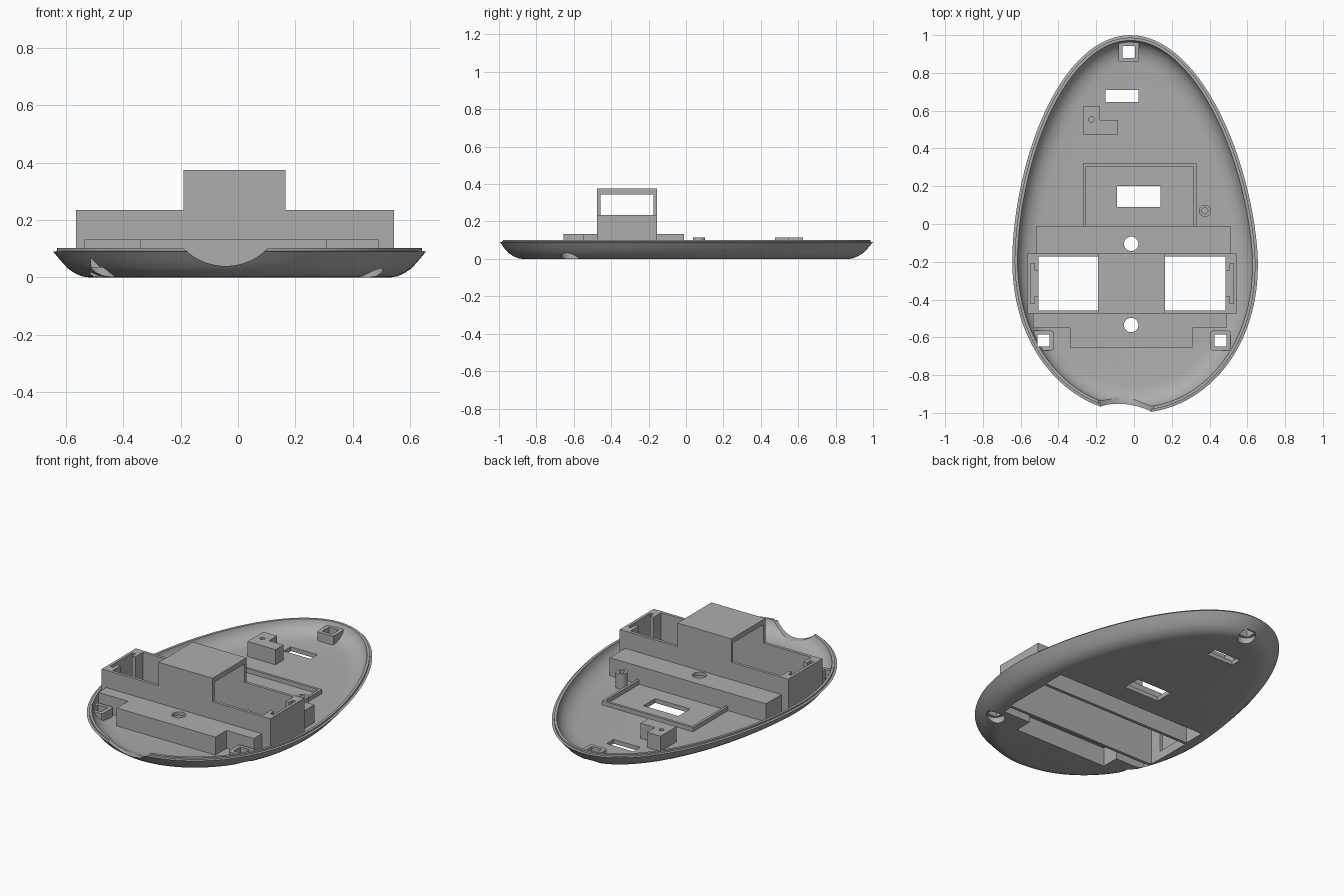
import bpy, bmesh, math
from mathutils import Matrix, Vector

old = bpy.data.objects.get("Cube")
if old:
    bpy.data.objects.remove(old, do_unlink=True)

grey = bpy.data.materials.new("light grey plastic")
grey.use_nodes = True
GREY = (0.42, 0.42, 0.42, 1)
grey.diffuse_color = GREY
grey.node_tree.nodes["Principled BSDF"].inputs["Base Color"].default_value = GREY


def make(name, bm):
    bmesh.ops.recalc_face_normals(bm, faces=bm.faces)
    me = bpy.data.meshes.new(name)
    bm.to_mesh(me)
    bm.free()
    me.materials.append(grey)
    ob = bpy.data.objects.new(name, me)
    bpy.context.scene.collection.objects.link(ob)
    return ob


def box(name, x0, x1, y0, y1, z0, z1, bevel=0):
    bm = bmesh.new()
    size = Matrix.Diagonal((x1 - x0, y1 - y0, z1 - z0, 1))
    mid = Matrix.Translation(((x0 + x1) / 2, (y0 + y1) / 2, (z0 + z1) / 2))
    bmesh.ops.create_cube(bm, size=1, matrix=mid @ size)
    if bevel:
        upright = [e for e in bm.edges if abs(e.verts[0].co.z - e.verts[1].co.z) > 0.01]
        bmesh.ops.bevel(bm, geom=upright, offset=bevel, segments=3, profile=0.5, affect='EDGES')
    return make(name, bm)


def cylinder(name, centre, r, depth, along_y=False, sides=40):
    bm = bmesh.new()
    turn = Matrix.Rotation(math.pi / 2 if along_y else 0, 4, 'X')
    bmesh.ops.create_cone(bm, cap_ends=True, segments=sides, radius1=r, radius2=r,
                          depth=depth, matrix=Matrix.Translation(centre) @ turn)
    return make(name, bm)


def egg_outline(n=128):
    """Egg with a narrow back end, turned very slightly; returns points and inward normals."""
    pts = []
    for i in range(n):
        a = 2 * math.pi * i / n
        s = math.sin(a)
        y = 1.2 * s ** (2 / 1.7) if s >= 0 else -0.8 * (-s) ** (2 / 2.1)
        pts.append(Matrix.Rotation(0.027, 3, 'Z') @ Vector((0.65 * math.cos(a), y - 0.2, 0)))
    normals = []
    for i in range(n):
        d = (pts[(i + 1) % n] - pts[i - 1]).normalized()
        normals.append(Vector((-d.y, d.x, 0)))
    return pts, normals


def egg_loft(name, profile):
    """Loft (inset, height) rings around the egg outline and cap both ends."""
    pts, normals = egg_outline()
    n = len(pts)
    bm = bmesh.new()
    rings = [[bm.verts.new(p + k * d + Vector((0, 0, z))) for p, k in zip(pts, normals)]
             for d, z in profile]
    for lo, hi in zip(rings, rings[1:]):
        for i in range(n):
            j = (i + 1) % n
            bm.faces.new((lo[i], lo[j], hi[j], hi[i]))
    bm.faces.new(rings[0])
    bm.faces.new(rings[-1])
    return make(name, bm)


def boolean(ob, others, operation):
    for other in others:
        m = ob.modifiers.new("cut", 'BOOLEAN')
        m.operation = operation
        m.solver = 'EXACT'
        m.object = other
    bpy.context.view_layer.update()
    graph = bpy.context.evaluated_depsgraph_get()
    me = bpy.data.meshes.new_from_object(ob.evaluated_get(graph))
    ob.modifiers.clear()
    ob.data = me


def discard(objects):
    for ob in objects:
        bpy.data.objects.remove(ob, do_unlink=True)


# Tray shell and a solid of its outer form for trimming
outer = [(0.125, 0), (0.1, 0.004), (0.075, 0.015), (0.05, 0.032), (0.025, 0.06), (0, 0.09)]
inner = [(0.013, 0.092), (0.013, 0.102), (0.028, 0.102), (0.032, 0.085), (0.05, 0.06),
         (0.075, 0.042), (0.105, 0.03), (0.14, 0.025)]
shell = egg_loft("tray_shell", outer + inner)
envelope = egg_loft("envelope", outer + [(0, 0.5)])

# Battery bay: steps, bin and central bridge
bay = box("battery_bay", -0.565, 0.545, -0.475, -0.155, 0.003, 0.235)
blocks = [
    box("bridge", -0.19, 0.165, -0.475, -0.155, 0.1, 0.375),
    box("back_step", -0.52, 0.51, -0.2, -0.01, 0.003, 0.132),
    box("front_step", -0.535, 0.49, -0.55, -0.45, 0.003, 0.132),
    box("front_ledge", -0.34, 0.31, -0.655, -0.45, 0.003, 0.132),
]
boolean(bay, blocks, 'UNION')
boolean(bay, [envelope], 'INTERSECT')
discard(blocks)

bay_cuts = [
    box("bin_space", -0.505, 0.485, -0.457, -0.173, -0.1, 0.345),
    box("back_space", -0.5, 0.49, -0.155, -0.03, -0.1, 0.112),
    box("front_space", -0.515, 0.47, -0.53, -0.475, -0.1, 0.112),
    box("ledge_space", -0.32, 0.29, -0.635, -0.475, -0.1, 0.112),
]
bay_cuts += [cylinder("screw_hole", (-0.015, y, 0.1), 0.038, 0.3) for y in (-0.105, -0.535)]
slots = []
for wall, side in ((-0.505, -1), (0.485, 1)):
    for near, far, y0, y1 in ((0.022, 0.043, -0.42, -0.21), (-0.02, 0.03, -0.385, -0.245)):
        x = sorted((wall + side * near, wall + side * far))
        slots.append(box("contact_slot", x[0], x[1], y0, y1, 0.05, 0.3))
boolean(bay, bay_cuts + slots, 'DIFFERENCE')

# Square foot posts with round recesses below
feet = []
foot_cuts = []
for name, x, y in (("right_foot_post", -0.48, -0.617), ("left_foot_post", 0.457, -0.617),
                   ("back_foot_post", -0.028, 0.91)):
    post = box(name, x - 0.055, x + 0.055, y - 0.053, y + 0.053, 0.003, 0.078, 0.014)
    cuts = [cylinder("foot_recess", (x, y, -0.015), 0.05, 0.1),
            box("foot_hole", x - 0.032, x + 0.032, y - 0.032, y + 0.032, -0.1, 0.2)]
    boolean(post, [envelope], 'INTERSECT')
    boolean(post, cuts, 'DIFFERENCE')
    feet.append(post)
    foot_cuts += cuts

# Openings in the shell
shell_cuts = [
    box("window", -0.09, 0.14, 0.09, 0.2, -0.1, 0.2),
    box("back_window", -0.15, 0.025, 0.645, 0.71, -0.1, 0.2),
    cylinder("cable_notch", (-0.043, -1, 0.245), 0.205, 0.3, True, 64),
]
boolean(shell, shell_cuts + bay_cuts[:4] + foot_cuts, 'DIFFERENCE')
discard(shell_cuts + bay_cuts + foot_cuts + slots + [envelope])

# Low three-sided frame behind the bay
frame = box("circuit_frame", -0.27, 0.33, -0.02, 0.32, 0.015, 0.05)
gap = box("frame_gap", -0.255, 0.315, -0.1, 0.305, 0, 0.1)
boolean(frame, [gap], 'DIFFERENCE')

# L-shaped bracket
bracket = box("bracket", -0.27, -0.18, 0.475, 0.625, 0.015, 0.115)
arm = box("bracket_arm", -0.22, -0.085, 0.475, 0.55, 0.015, 0.115)
pin = cylinder("bracket_hole", (-0.225, 0.553, 0.1), 0.014, 0.1, sides=24)
boolean(bracket, [arm], 'UNION')
boolean(bracket, [pin], 'DIFFERENCE')

# Round screw post
post = cylinder("screw_post", (0.375, 0.07, 0.065), 0.032, 0.1)
bore = cylinder("post_bore", (0.375, 0.07, 0.1), 0.016, 0.1, sides=24)
boolean(post, [bore], 'DIFFERENCE')
discard([gap, arm, pin, bore])

# Smooth curves, sharp corners
for ob in [shell, bay, frame, bracket, post] + feet:
    bpy.ops.object.select_all(action='DESELECT')
    ob.select_set(True)
    bpy.context.view_layer.objects.active = ob
    bpy.ops.object.shade_smooth_by_angle(angle=math.radians(30))
